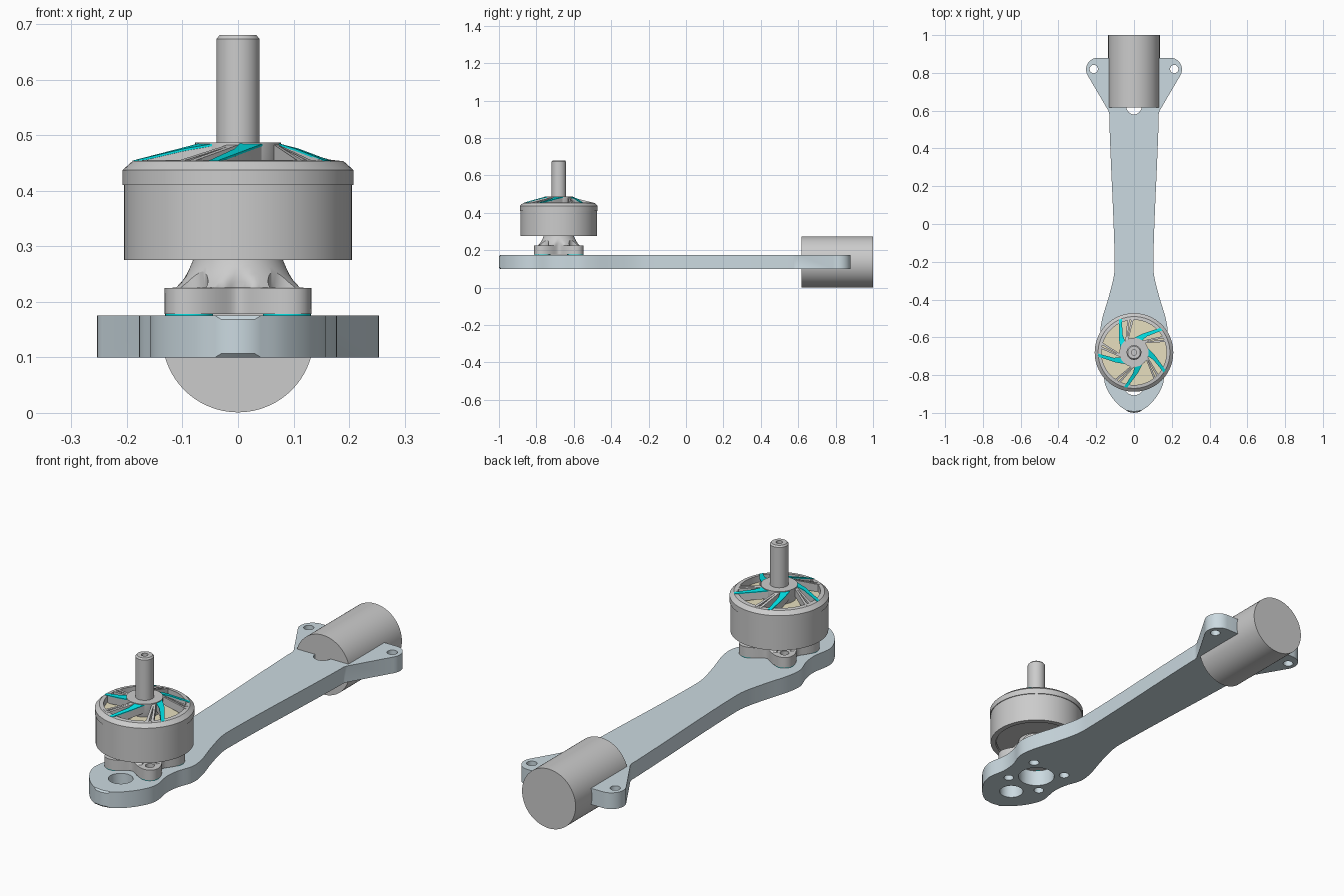
import bpy, bmesh
from math import sin, cos, pi, radians
from mathutils import Vector, Matrix

if "Cube" in bpy.data.objects:
    bpy.data.objects.remove(bpy.data.objects["Cube"])

MY = -0.68  # motor axis position on y


def material(name, rgb):
    m = bpy.data.materials.new(name)
    m.diffuse_color = (*rgb, 1)
    m.use_nodes = True
    m.node_tree.nodes["Principled BSDF"].inputs["Base Color"].default_value = m.diffuse_color
    return m


BLUE = material("pale_blue", (0.60, 0.70, 0.75))
CYAN = material("cyan", (0.0, 0.75, 0.78))
CREAM = material("cream", (0.80, 0.74, 0.52))


def finish(bm, name, mat=None, angle=35):
    bmesh.ops.recalc_face_normals(bm, faces=bm.faces)
    me = bpy.data.meshes.new(name)
    bm.to_mesh(me)
    bm.free()
    ob = bpy.data.objects.new(name, me)
    bpy.context.collection.objects.link(ob)
    if mat:
        me.materials.append(mat)
    smooth(ob, angle)
    return ob


def activate(ob):
    bpy.ops.object.select_all(action='DESELECT')
    ob.select_set(True)
    bpy.context.view_layer.objects.active = ob


def smooth(ob, angle=35):
    activate(ob)
    bpy.ops.object.shade_smooth_by_angle(angle=radians(angle))


def loft(bm, rings, closed=False):
    """Skin rings of equal length; cap the ends or join last to first."""
    vs = [[bm.verts.new(p) for p in r] for r in rings]
    n = len(vs[0])
    pairs = list(zip(vs, vs[1:])) + ([(vs[-1], vs[0])] if closed else [])
    for a, b in pairs:
        for i in range(n):
            j = (i + 1) % n
            bm.faces.new((a[i], a[j], b[j], b[i]))
    if not closed:
        bm.faces.new(vs[0][::-1])
        bm.faces.new(vs[-1])
    return vs


def circle(r, z, n=64):
    """Ring about the motor axis; r is a number or a function of angle."""
    f = r if callable(r) else lambda a: r
    angs = [2 * pi * i / n for i in range(n)]
    return [(f(a) * cos(a), MY + f(a) * sin(a), z) for a in angs]


def lathe(name, profile, mat=None, closed=False, n=64):
    bm = bmesh.new()
    loft(bm, [circle(r, z, n) for r, z in profile], closed)
    return finish(bm, name, mat)


def drill(ob, holes):
    """Cut vertical holes given as (x, y, radius, z0, z1)."""
    bm = bmesh.new()
    for x, y, r, z0, z1 in holes:
        m = Matrix.Translation((x, y, (z0 + z1) / 2))
        bmesh.ops.create_cone(bm, cap_ends=True, segments=32, radius1=r,
                              radius2=r, depth=z1 - z0, matrix=m)
    cutter = finish(bm, "cutter")
    cutter.hide_render = True
    mod = ob.modifiers.new("holes", 'BOOLEAN')
    mod.object, mod.operation, mod.solver = cutter, 'DIFFERENCE', 'EXACT'
    activate(ob)
    bpy.ops.object.modifier_apply(modifier=mod.name)
    bpy.data.objects.remove(cutter)
    smooth(ob)


def spline(pts, steps=5):
    """Catmull-Rom curve through 2D points."""
    p = [Vector(q) for q in pts]
    p = [2 * p[0] - p[1]] + p + [2 * p[-1] - p[-2]]
    out = []
    for a, b, c, d in zip(p, p[1:], p[2:], p[3:]):
        for i in range(steps):
            t = i / steps
            out.append(0.5 * (2 * b + (c - a) * t + (2 * a - 5 * b + 4 * c - d) * t * t
                              + (3 * b - a - 3 * c + d) * t ** 3))
    return [tuple(v) for v in out] + [tuple(pts[-1])]


# Arm plate: right half outline, mirrored; mounting ears at the back
side = spline([(0.03, -0.995), (0.085, -0.955), (0.135, -0.89), (0.158, -0.82), (0.145, -0.73),
               (0.152, -0.66), (0.177, -0.58), (0.168, -0.50), (0.135, -0.39), (0.106, -0.27),
               (0.103, -0.17), (0.11, 0.05), (0.122, 0.32), (0.13, 0.53), (0.13, 0.59)])
ear = [(0.192 + 0.062 * cos(radians(a)), 0.818 + 0.062 * sin(radians(a))) for a in range(-32, 91, 10)]
half = [(0, -1)] + side + ear + [(0.15, 0.88)]
outline = half + [(-x, y) for x, y in reversed(half[1:])]
bm = bmesh.new()
loft(bm, [[(x, y, z) for x, y in outline] for z in (0.10, 0.175)])
edges = [e for e in bm.edges if abs(e.verts[0].co.z - e.verts[1].co.z) < 1e-4
         and all(v.co.y < 0.595 for v in e.verts)]
bmesh.ops.bevel(bm, geom=edges, offset=0.007, segments=1, affect='EDGES')
arm = finish(bm, "arm_plate", BLUE)
corners = [(sx * 0.088, MY + sy * 0.088) for sx in (-1, 1) for sy in (-1, 1)]
holes = [(0, MY, 0.08), (0, -0.855, 0.052), (0, 0.62, 0.04), (0.213, 0.82, 0.022), (-0.213, 0.82, 0.022)]
holes += [(x, y, 0.022) for x, y in corners]
drill(arm, [(*h, 0.0, 0.3) for h in holes])

# Round tube stub at the back, lying along y
bm = bmesh.new()
bmesh.ops.create_cone(bm, cap_ends=True, segments=96, radius1=0.1365, radius2=0.1365, depth=0.382,
                      matrix=Matrix.Translation((0, 0.809, 0.1375)) @ Matrix.Rotation(pi / 2, 4, 'X'))
finish(bm, "tube_stub")


# Motor base: four-lobed foot flowing into a flared neck
def lobe(a):
    return 0.131 - 0.039 * cos(4 * a)


def neck(r):
    return lambda a: min(r, lobe(a) - 0.001)


bm = bmesh.new()
rings = [circle(lobe, z, 96) for z in (0.178, 0.225)]
rings += [circle(neck(r), z, 96) for r, z in
          ((0.118, 0.2255), (0.105, 0.236), (0.093, 0.25), (0.086, 0.263), (0.081, 0.275), (0.075, 0.295))]
loft(bm, rings)
base = finish(bm, "motor_base")
drill(base, [(x, y, 0.034, 0.226, 0.27) for x, y in corners])
drill(base, [(x, y, 0.019, 0.15, 0.27) for x, y in corners] + [(0, MY, 0.045, 0.15, 0.20)])

# Cyan pads under each lobe
bm = bmesh.new()
for x, y in corners:
    bmesh.ops.create_cone(bm, cap_ends=True, segments=32, radius1=0.043, radius2=0.043, depth=0.004,
                          matrix=Matrix.Translation((x, y, 0.177)))
pads = finish(bm, "foot_pads", CYAN)
drill(pads, [(x, y, 0.021, 0.15, 0.2) for x, y in corners])

# Bell, stator and shaft
lathe("motor_bell", [(0.205, 0.275), (0.205, 0.41), (0.208, 0.4105), (0.208, 0.437), (0.19, 0.453),
                     (0.172, 0.455), (0.172, 0.425), (0.182, 0.42), (0.182, 0.275)], closed=True, n=96)
lathe("stator_windings", [(0.06, 0.29), (0.176, 0.29), (0.176, 0.425), (0.06, 0.425)], CREAM, closed=True)
lathe("stator_cover", [(0.06, 0.28), (0.179, 0.28), (0.179, 0.289), (0.06, 0.289)], closed=True)
lathe("bell_hub", [(0.07, 0.42), (0.077, 0.45), (0.077, 0.487), (0.036, 0.487), (0.036, 0.42)], closed=True)
lathe("shaft", [(0.039, 0.19), (0.039, 0.673), (0.033, 0.68), (0.014, 0.68), (0.014, 0.655)], n=48)


# Swirling spokes from hub to rim
def spoke(bm, corners_polar, drop):
    pts = [(r * cos(radians(a)), MY + r * sin(radians(a)), 0.486 - (r - 0.072) * 0.27)
           for r, a in corners_polar]
    vs = loft(bm, [[(x, y, z - drop) for x, y, z in pts], pts])
    return vs


cyan_bm, grey_bm = bmesh.new(), bmesh.new()
for k in range(5):
    c, g = 41 + 72 * k, 23 + 72 * k
    spoke(cyan_bm, [(0.073, c + 54), (0.11, c + 24), (0.19, c + 2), (0.19, c - 3), (0.11, c + 10),
                    (0.073, c + 16)], 0.004)
    spoke(grey_bm, [(0.073, c + 53), (0.11, c + 23.5), (0.188, c + 2), (0.188, c - 3), (0.11, c + 10.5),
                    (0.073, c + 17)], 0.035)
    for d in (-3, 4):
        spoke(grey_bm, [(0.073, g + 30 + d), (0.182, g + 2 + d), (0.182, g - 2 + d), (0.073, g + 22 + d)], 0.035)
# Sink the grey bodies just below the cyan caps
bmesh.ops.translate(grey_bm, vec=(0, 0, -0.002), verts=grey_bm.verts)
finish(cyan_bm, "spoke_caps", CYAN, 20)
finish(grey_bm, "bell_spokes", None, 20)
